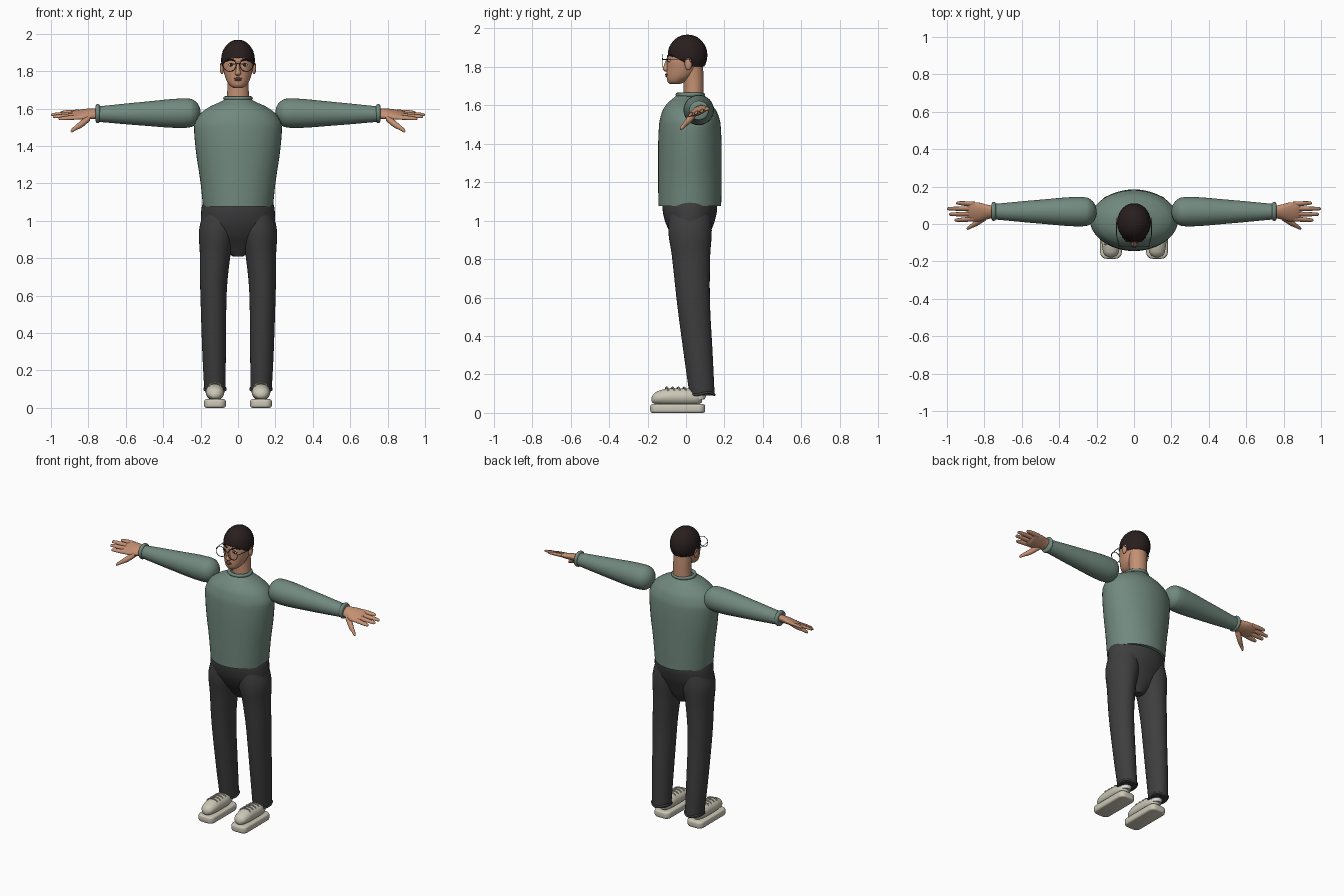
import bpy, bmesh, math
from mathutils import Vector

cube = bpy.data.objects.get("Cube")
if cube:
    bpy.data.objects.remove(cube, do_unlink=True)


def material(name, r, g, b):
    m = bpy.data.materials.new(name)
    m.use_nodes = True
    m.diffuse_color = (r, g, b, 1)
    m.node_tree.nodes["Principled BSDF"].inputs["Base Color"].default_value = (r, g, b, 1)
    return m


SWEATER = material("sage green knit", .165, .25, .21)
TROUSERS = material("charcoal cloth", .048, .048, .05)
SKIN = material("skin", .55, .28, .17)
LIPS = material("lips", .33, .13, .09)
HAIR = material("dark brown hair", .022, .013, .013)
SHOE = material("cream shoe", .6, .57, .47)
SOCK = material("white", .75, .74, .7)
WIRE = material("dark wire", .06, .055, .05)


def finish(name, bm, mat, angle=50):
    bmesh.ops.recalc_face_normals(bm, faces=bm.faces)
    mesh = bpy.data.meshes.new(name)
    bm.to_mesh(mesh)
    bm.free()
    mesh.materials.append(mat)
    mesh.shade_smooth()
    mesh.set_sharp_from_angle(angle=math.radians(angle))
    obj = bpy.data.objects.new(name, mesh)
    bpy.context.collection.objects.link(obj)
    return obj


def smooth_rings(rings, steps):
    """Monotone cubic interpolation of ring centres and radii along the axis."""
    def secant(i, k):
        return (rings[i + 1][k] - rings[i][k]) / (rings[i + 1][0] - rings[i][0])

    def slope(i, k):
        if i == 0:
            return secant(0, k)
        if i == len(rings) - 1:
            return secant(i - 1, k)
        a, b = secant(i - 1, k), secant(i, k)
        return 2 * a * b / (a + b) if a * b > 0 else 0

    out = []
    for i in range(len(rings) - 1):
        p, q = rings[i], rings[i + 1]
        h = q[0] - p[0]
        for j in range(steps):
            t = j / steps
            e = t * t * (3 - 2 * t)
            ring = [p[0] + h * t]
            for k in range(1, len(p)):
                ring.append(p[k] + (q[k] - p[k]) * e + h * t * (1 - t)
                            * (slope(i, k) * (1 - t) - slope(i + 1, k) * t))
            out.append(ring)
    return out + [rings[-1]]


def loft(name, rings, mat, axis="z", sides=32, steps=4, side=1, shear=0):
    """Skin ellipses (position, centre a, centre b, radius a, radius b) along an axis."""
    bm = bmesh.new()
    loops = []
    for p, ca, cb, ra, rb in smooth_rings(rings, steps):
        loop = []
        for i in range(sides):
            t = math.tau * i / sides
            a, b = ca + ra * math.cos(t), cb + rb * math.sin(t)
            x, y, z = {"x": (p, a, b), "y": (a, p, b), "z": (a, b, p)}[axis]
            loop.append(bm.verts.new((x * side, y, z + shear * (y - .065))))
        loops.append(loop)
    for lo, hi in zip(loops, loops[1:]):
        for i in range(sides):
            j = (i + 1) % sides
            bm.faces.new((lo[i], lo[j], hi[j], hi[i]))
    bm.faces.new(loops[0])
    bm.faces.new(loops[-1])
    return finish(name, bm, mat)


def ball(name, centre, radii, mat, seg=20):
    bm = bmesh.new()
    bmesh.ops.create_uvsphere(bm, u_segments=seg, v_segments=seg // 2, radius=1)
    for v in bm.verts:
        v.co = Vector(c + r * d for c, r, d in zip(centre, radii, v.co))
    return finish(name, bm, mat)


def tube(name, points, radius, mat, cyclic=False):
    curve = bpy.data.curves.new(name, "CURVE")
    curve.dimensions = "3D"
    curve.bevel_depth = radius
    curve.bevel_resolution = 2
    curve.use_fill_caps = True
    spline = curve.splines.new("POLY")
    spline.points.add(len(points) - 1)
    for p, co in zip(spline.points, points):
        p.co = (*co, 1)
    spline.use_cyclic_u = cyclic
    curve.materials.append(mat)
    obj = bpy.data.objects.new(name, curve)
    bpy.context.collection.objects.link(obj)


# Sweater body and collar
loft("sweater_body", [(1.075, 0, .02, .187, .163), (1.2, 0, .02, .2, .165),
                      (1.38, 0, .02, .226, .165), (1.5, 0, .02, .235, .16),
                      (1.565, 0, .018, .208, .143), (1.61, 0, .015, .15, .112),
                      (1.64, 0, .018, .085, .08), (1.65, 0, .02, .07, .07)], SWEATER, sides=48)
tube("sweater_collar", [(.068 * math.cos(a), .022 + .066 * math.sin(a), 1.655)
                        for a in (math.tau * i / 32 for i in range(32))], .011, SWEATER, True)

# Trouser seat
loft("trouser_seat", [(.81, 0, .035, .03, .03), (.86, 0, .032, .09, .06), (.93, 0, .022, .165, .1),
                      (1.0, 0, .02, .198, .13), (1.06, 0, .02, .196, .142),
                      (1.105, 0, .02, .186, .143)], TROUSERS, sides=40)

# Neck, head and nose
loft("neck", [(1.63, 0, .04, .06, .052), (1.72, 0, .04, .057, .052),
              (1.81, 0, .03, .06, .058)], SKIN)
loft("head", [(1.71, 0, -.058, .024, .026), (1.722, 0, -.05, .043, .045), (1.755, 0, -.027, .064, .074),
              (1.8, 0, -.012, .077, .088), (1.83, 0, -.002, .083, .097), (1.87, 0, .003, .084, .097),
              (1.92, 0, .006, .07, .08), (1.95, 0, .008, .04, .046)], SKIN, sides=40)
loft("nose", [(1.775, 0, -.098, .009, .01), (1.787, 0, -.101, .017, .02), (1.81, 0, -.098, .01, .016),
              (1.85, 0, -.092, .006, .007)], SKIN, sides=16)
ball("upper_lip", (0, -.1, 1.76), (.022, .009, .005), LIPS)
ball("lower_lip", (0, -.099, 1.752), (.018, .009, .006), LIPS)

# Hair cap: rippled dome trimmed along the hairline
bm = bmesh.new()
bmesh.ops.create_uvsphere(bm, u_segments=64, v_segments=40, radius=1)
for v in bm.verts:
    ripple = 1 + .012 * math.sin(38 * v.co.z) * math.sin(16 * math.atan2(v.co.y, v.co.x))
    v.co = Vector((.09 * v.co.x, .103 * v.co.y, .107 * v.co.z)) * ripple + Vector((0, .008, 1.86))
for normal in ((0, 0, 1), (0, .55, 1)):
    bmesh.ops.bisect_plane(bm, geom=bm.verts[:] + bm.edges[:] + bm.faces[:], clear_inner=True,
                           plane_co=(0, .03, 1.802), plane_no=normal)
hair = finish("hair", bm, HAIR)
rim = hair.modifiers.new("thickness", "SOLIDIFY")
rim.thickness = .01

# Glasses bridge
tube("glasses_bridge", [(-.011, -.122, 1.838), (0, -.124, 1.843), (.011, -.122, 1.838)], .002, WIRE)

for s, label in ((1, "left"), (-1, "right")):
    # Eyes, brows and ears
    ball(label + "_eye", (s * .036, -.086, 1.833), (.015, .008, .008), SOCK)
    ball(label + "_iris", (s * .036, -.092, 1.833), (.0075, .004, .0075), HAIR)
    tube(label + "_eyelid", [(s * x, y, z) for x, y, z in
                             ((.02, -.094, 1.835), (.036, -.095, 1.842), (.052, -.082, 1.836))], .002, HAIR)
    tube(label + "_brow", [(s * x, y, z) for x, y, z in
                           ((.016, -.096, 1.855), (.04, -.088, 1.862), (.062, -.069, 1.855))], .004, HAIR)
    ball(label + "_ear", (s * .086, .012, 1.815), (.011, .019, .032), SKIN)

    # Glasses rim and temple
    tube(label + "_glasses_rim", [(s * .045 + .034 * math.cos(a), -.121, 1.832 + .034 * math.sin(a))
                                  for a in (math.tau * i / 32 for i in range(32))], .002, WIRE, True)
    tube(label + "_glasses_temple", [(s * .079, -.121, 1.838), (s * .093, -.06, 1.84),
                                     (s * .094, .015, 1.84), (s * .092, .03, 1.82)], .002, WIRE)

    # Sleeve and cuff
    loft(label + "_sleeve", [(x, .066, z, r, r) for x, z, r in
                             ((.2, 1.577, .012), (.208, 1.577, .037), (.225, 1.576, .06), (.25, 1.576, .075),
                              (.29, 1.575, .079), (.5, 1.572, .064), (.75, 1.57, .041))],
         SWEATER, "x", side=s)
    loft(label + "_sleeve_cuff", [(x, .067, 1.573, r, r) for x, r in
                                  ((.738, .04), (.742, .048), (.75, .051), (.758, .048), (.762, .04))],
         SWEATER, "x", side=s)

    # Hand
    loft(label + "_palm", [(.74, .066, 1.573, .03, .026), (.79, .064, 1.572, .04, .025),
                           (.84, .064, 1.568, .052, .02), (.875, .067, 1.565, .05, .015),
                           (.89, .068, 1.564, .044, .008)], SKIN, "x", 24, side=s, shear=.35)
    for finger, y, tip, spread in (("index", .027, .96, -.006), ("middle", .054, .99, -.002),
                                   ("ring", .08, 1, .002), ("little", .106, .952, .006)):
        loft(f"{label}_{finger}_finger",
             [(.85, y, 1.567, .013, .012), (.9, y + spread / 2, 1.565, .0125, .011),
              (tip - .012, y + spread, 1.562, .009, .008), (tip - .003, y + spread, 1.561, .006, .005),
              (tip, y + spread, 1.561, .001, .001)], SKIN, "x", 12, 3, s, .35)
    loft(label + "_thumb", [(.79, .04, 1.565, .02, .02), (.83, .015, 1.54, .02, .02),
                            (.865, -.008, 1.525, .013, .014), (.888, -.022, 1.513, .009, .01),
                            (.895, -.025, 1.51, .002, .002)], SKIN, "x", 14, 3, s, .35)

    # Trouser leg and hem
    loft(label + "_trouser_leg", [(.09, .123, .084, .057, .065), (.3, .128, .064, .063, .075),
                                  (.6, .131, .037, .07, .087), (.82, .122, .026, .082, .1),
                                  (.95, .11, .021, .098, .113), (1.06, .1, .02, .08, .105)],
         TROUSERS, side=s, steps=6)
    tube(label + "_trouser_hem", [(s * .123 + .056 * math.cos(a), .084 + .063 * math.sin(a),
                                   .1 + .006 * math.sin(3 * a))
                                  for a in (math.tau * i / 32 for i in range(32))], .007, TROUSERS, True)

    # Sock, shoe upper, sole and laces
    loft(label + "_sock", [(.07, .123, .055, .036, .042), (.14, .123, .08, .038, .045)], SOCK, side=s)
    loft(label + "_shoe_upper", [(-.179, .123, .07, .008, .01), (-.172, .123, .073, .026, .022),
                                 (-.15, .123, .078, .042, .034), (-.09, .123, .083, .05, .044),
                                 (0, .123, .083, .05, .045), (.06, .123, .078, .04, .036),
                                 (.082, .123, .072, .015, .018)], SHOE, "y", side=s)
    bm = bmesh.new()
    bmesh.ops.create_cube(bm, size=1)
    for v in bm.verts:
        v.co = Vector((v.co.x * .116 + s * .123, v.co.y * .286 - .043, v.co.z * .046 + .023))
    upright = [e for e in bm.edges if abs(e.verts[0].co.z - e.verts[1].co.z) > .01]
    bmesh.ops.bevel(bm, geom=upright, offset=.035, segments=6, profile=.5, affect="EDGES")
    flat = [e for e in bm.edges if e.calc_face_angle(0) > 1.2]
    bmesh.ops.bevel(bm, geom=flat, offset=.012, segments=3, profile=.5, affect="EDGES")
    finish(label + "_shoe_sole", bm, SHOE)
    for i in range(4):
        y = -.1 + .03 * i
        tube(f"{label}_lace_{i + 1}", [(s * .123 + .032 * math.cos(a), y + .008 * math.cos(a),
                                        .115 + .018 * math.sin(a))
                                       for a in (math.pi * k / 10 for k in range(11))], .004, SHOE)
